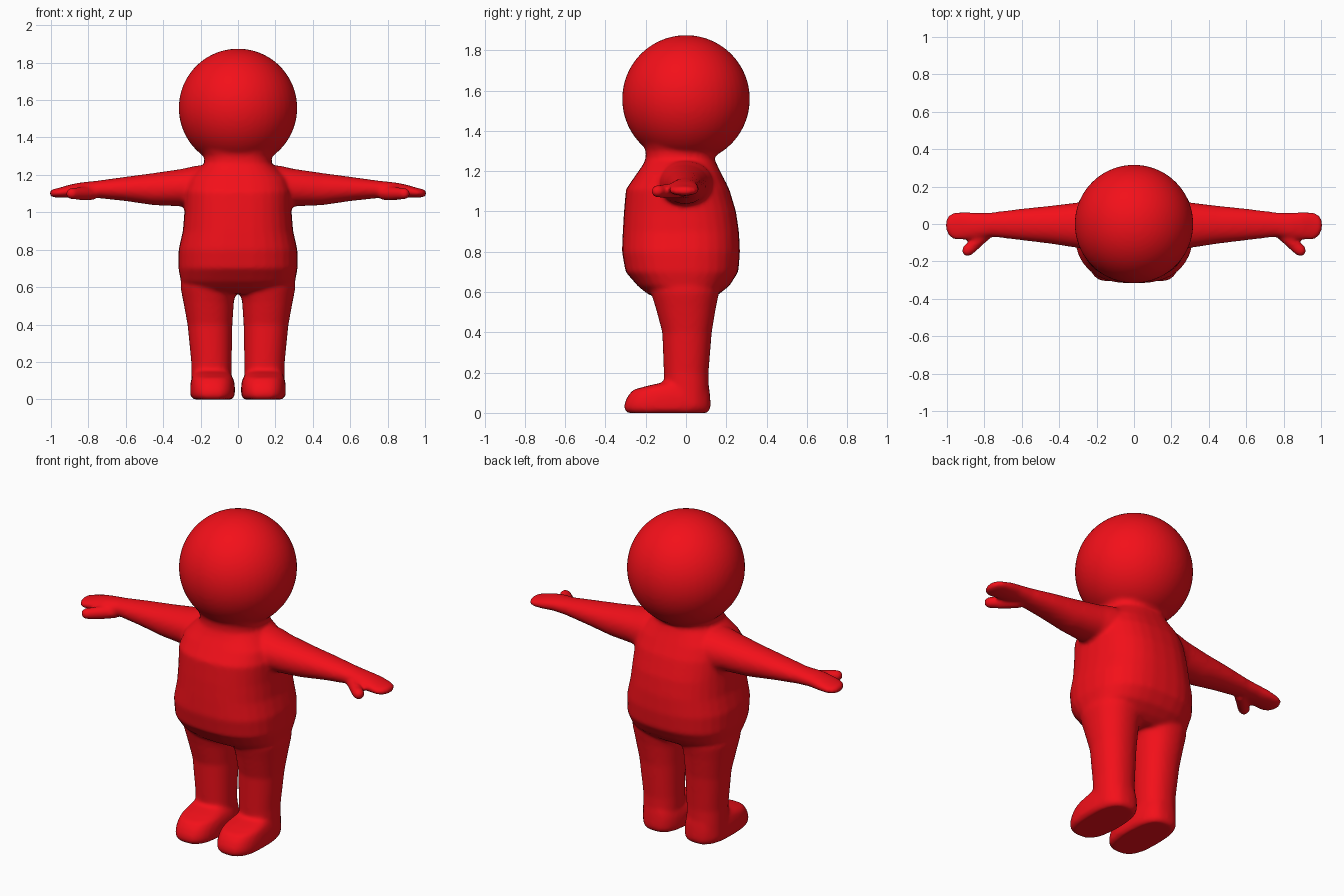
import bpy, bmesh
from math import cos, sin, pi, copysign
from mathutils import Vector, Matrix

bm = bmesh.new()


def skin(rings):
    """Bridge a list of equal point rings into a closed tube."""
    loops = [[bm.verts.new(p) for p in ring] for ring in rings]
    n = len(loops[0])
    faces = [bm.faces.new(loops[0][::-1]), bm.faces.new(loops[-1])]
    for a, b in zip(loops, loops[1:]):
        for i in range(n):
            j = (i + 1) % n
            faces.append(bm.faces.new((a[i], a[j], b[j], b[i])))
    bmesh.ops.recalc_face_normals(bm, faces=faces)


def loft(sections, power, place, n=32):
    """Sections are (position, min a, max a, min b, max b) with superellipse outlines."""
    rings = []
    for t, a0, a1, b0, b1 in sections:
        ring = []
        for i in range(n):
            c, s = cos(2 * pi * i / n), sin(2 * pi * i / n)
            a = (a0 + a1) / 2 + (a1 - a0) / 2 * copysign(abs(c) ** (2 / power), c)
            b = (b0 + b1) / 2 + (b1 - b0) / 2 * copysign(abs(s) ** (2 / power), s)
            ring.append(place(t, a, b))
        rings.append(ring)
    skin(rings)


# head
bmesh.ops.create_uvsphere(bm, u_segments=48, v_segments=32, radius=0.317,
                          matrix=Matrix.Translation((0, 0, 1.558)))

# torso and neck: z, half width, front y, back y
torso = [(0.565, 0.20, -0.13, 0.12), (0.59, 0.27, -0.19, 0.165),
         (0.63, 0.305, -0.24, 0.215), (0.70, 0.319, -0.30, 0.26),
         (0.80, 0.318, -0.318, 0.268), (0.90, 0.295, -0.314, 0.263),
         (1.00, 0.287, -0.308, 0.248), (1.11, 0.285, -0.298, 0.215),
         (1.18, 0.265, -0.25, 0.18), (1.225, 0.22, -0.218, 0.157),
         (1.26, 0.18, -0.20, 0.142), (1.30, 0.18, -0.20, 0.147),
         (1.34, 0.205, -0.215, 0.175), (1.38, 0.22, -0.22, 0.20)]
loft([(z, -w, w, y0, y1) for z, w, y0, y1 in torso], 2.5,
     lambda t, a, b: (a, b, t))

leg = [(0.03, 0.035, 0.25, -0.105, 0.115), (0.20, 0.034, 0.25, -0.11, 0.112),
       (0.40, 0.03, 0.27, -0.118, 0.128), (0.52, 0.022, 0.292, -0.15, 0.148),
       (0.60, 0.005, 0.308, -0.175, 0.165), (0.68, 0.01, 0.30, -0.17, 0.16)]

foot = [(0.0, 0.032, 0.24, -0.292, 0.108), (0.018, 0.018, 0.254, -0.308, 0.121),
        (0.05, 0.016, 0.256, -0.305, 0.122), (0.085, 0.018, 0.254, -0.288, 0.12),
        (0.115, 0.026, 0.248, -0.262, 0.117), (0.135, 0.04, 0.24, -0.19, 0.113),
        (0.15, 0.05, 0.235, -0.12, 0.108)]

# arm and hand: x, y range, z range
arm = [(0.10, -0.13, 0.13, 1.04, 1.25), (0.22, -0.14, 0.135, 1.01, 1.25),
       (0.30, -0.128, 0.115, 1.032, 1.232), (0.45, -0.105, 0.097, 1.038, 1.21),
       (0.60, -0.087, 0.082, 1.06, 1.19), (0.76, -0.068, 0.062, 1.077, 1.168),
       (0.84, -0.08, 0.06, 1.08, 1.16), (0.90, -0.085, 0.066, 1.078, 1.148),
       (0.96, -0.085, 0.064, 1.078, 1.13), (0.99, -0.065, 0.048, 1.08, 1.124),
       (1.006, -0.03, 0.02, 1.088, 1.114)]

thumb = [(0.77, -0.03, 0.035), (0.83, -0.085, 0.036), (0.87, -0.125, 0.033),
         (0.895, -0.146, 0.032), (0.912, -0.161, 0.018)]

for side in (1, -1):
    loft(leg, 2.2, lambda t, a, b: (side * a, b, t))
    loft(foot, 2.7, lambda t, a, b: (side * a, b, t))
    loft(arm, 2.1, lambda t, a, b: (side * t, a, b))
    across = Vector((0.62, 0.78, 0))
    rings = []
    for x, y, r in thumb:
        ring = []
        for i in range(16):
            p = Vector((x, y, 1.1)) + across * r * cos(pi * i / 8)
            p.z += r * sin(pi * i / 8)
            ring.append((side * p.x, p.y, p.z))
        rings.append(ring)
    skin(rings)

# one continuous smooth skin
mesh = bpy.data.meshes.new("body")
bm.to_mesh(mesh)
bm.free()
body = bpy.data.objects.new("body", mesh)
bpy.context.collection.objects.link(body)

red = bpy.data.materials.new("red")
red.diffuse_color = (0.9, 0.005, 0.01, 1)
mesh.materials.append(red)

fuse = body.modifiers.new("fuse", 'REMESH')
fuse.mode = 'VOXEL'
fuse.voxel_size = 0.011
fuse.use_smooth_shade = True
soften = body.modifiers.new("soften", 'SMOOTH')
soften.factor = 0.5
soften.iterations = 8
